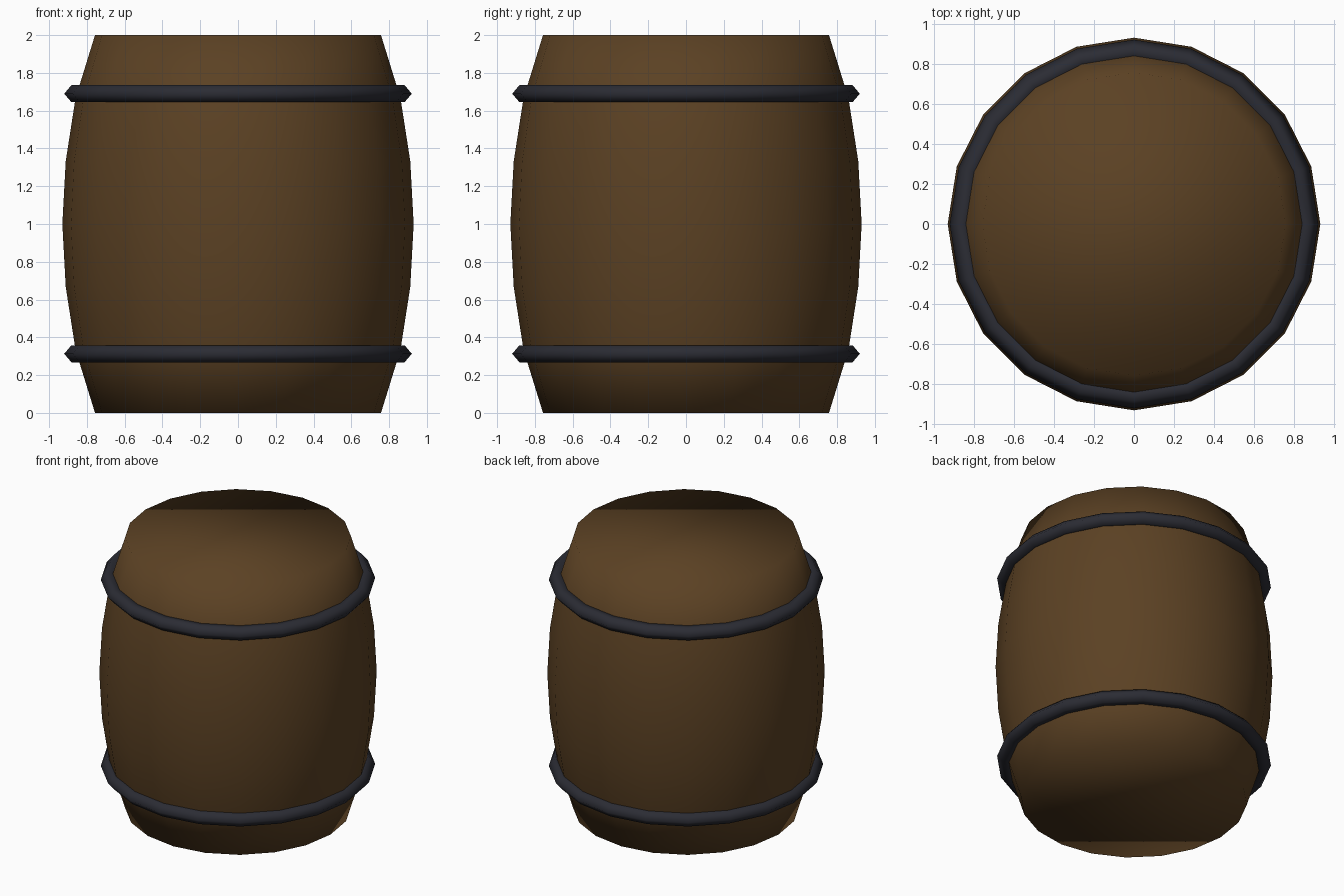
import bpy, bmesh
from math import cos, sin, pi

cube = bpy.data.objects.get("Cube")
if cube:
    bpy.data.objects.remove(cube, do_unlink=True)

SIDES = 20


def material(name, color):
    mat = bpy.data.materials.new(name)
    mat.use_nodes = True
    mat.diffuse_color = color
    bsdf = next(n for n in mat.node_tree.nodes if n.type == "BSDF_PRINCIPLED")
    bsdf.inputs["Base Color"].default_value = color
    bsdf.inputs["Roughness"].default_value = 0.8
    return mat


def lathe(name, profile, mat, closed=False):
    """Spin (radius, height) points around z; open profiles get end caps."""
    bm = bmesh.new()
    rings = [[bm.verts.new((r * cos(2 * pi * i / SIDES), r * sin(2 * pi * i / SIDES), z))
              for i in range(SIDES)] for r, z in profile]
    pairs = list(zip(rings, rings[1:]))
    if closed:
        pairs.append((rings[-1], rings[0]))
    else:
        bm.faces.new(rings[0][::-1])
        bm.faces.new(rings[-1])
    for low, high in pairs:
        for i in range(SIDES):
            j = (i + 1) % SIDES
            bm.faces.new((low[i], low[j], high[j], high[i]))
    bmesh.ops.recalc_face_normals(bm, faces=bm.faces)
    for face in bm.faces:
        face.smooth = True
    mesh = bpy.data.meshes.new(name)
    bm.to_mesh(mesh)
    bm.free()
    mesh.materials.append(mat)
    obj = bpy.data.objects.new(name, mesh)
    bpy.context.collection.objects.link(obj)
    return obj


wood = material("brown wood", (0.105, 0.053, 0.017, 1))
iron = material("dark iron", (0.024, 0.025, 0.034, 1))

# Bulging wooden body, symmetric about its middle
half = [(0.757, 0), (0.86, 0.333), (0.912, 0.667)]
body = half + [(0.93, 1)] + [(r, 2 - z) for r, z in reversed(half)]
lathe("barrel_body", body, wood)

# Iron hoops with a six-sided section pointing outward
section = [(0.92, 0), (0.882, 0.045), (0.84, 0.045), (0.802, 0), (0.84, -0.045), (0.882, -0.045)]
for name, height in (("lower_hoop", 0.313), ("upper_hoop", 1.69)):
    lathe(name, [(r, height + z) for r, z in section], iron, closed=True)
